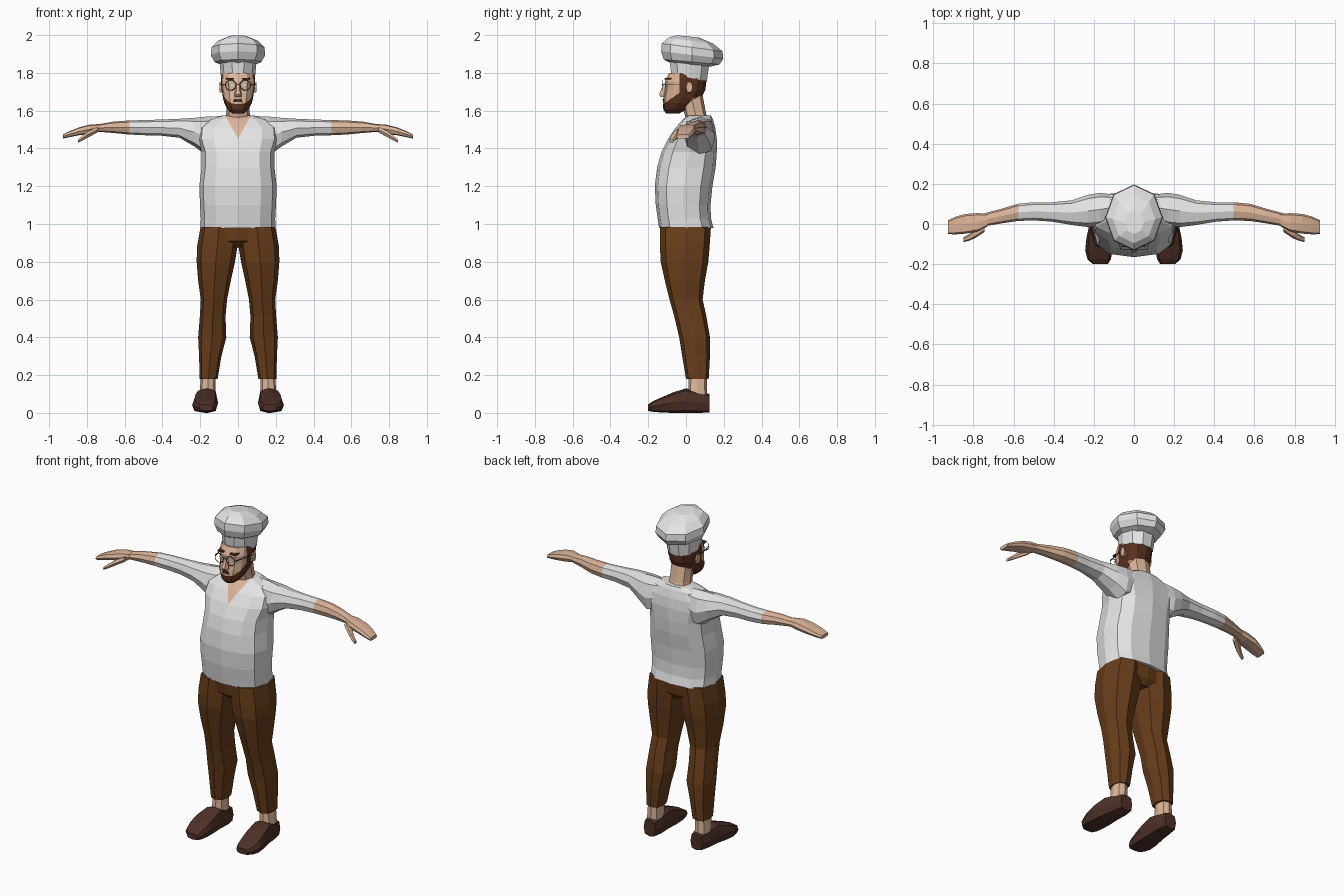
import bpy, bmesh, math
from mathutils import Vector


def mat(name, r, g, b):
    m = bpy.data.materials.new(name)
    m.diffuse_color = (r, g, b, 1)
    return m


WHITE = mat("white_cloth", 0.78, 0.78, 0.78)
SKIN = mat("skin", 0.72, 0.46, 0.32)
BROWN = mat("brown_cloth", 0.14, 0.048, 0.011)
LEATHER = mat("dark_leather", 0.075, 0.03, 0.02)
HAIR = mat("hair_brown", 0.10, 0.03, 0.013)
METAL = mat("dark_metal", 0.06, 0.06, 0.065)
EYE = mat("eye_white", 0.7, 0.7, 0.68)


def loft(name, axis, stations, mats, n=8, power=0.8, side=1, phase=0.0, cuts=(), rule=None):
    """Skin rounded rings; station = (position, a0, a1, b0, b1[, tilt])."""
    bm = bmesh.new()
    rings = []
    for st in stations:
        p, a0, a1, b0, b1 = st[:5]
        tilt = st[5] if len(st) > 5 else 0
        ring = []
        for i in range(n):
            t = 2 * math.pi * (i + phase) / n
            c, s = math.cos(t), math.sin(t)
            c = math.copysign(abs(c) ** power, c) if abs(c) > 1e-6 else 0
            s = math.copysign(abs(s) ** power, s) if abs(s) > 1e-6 else 0
            a = (a0 + a1) / 2 + c * (a1 - a0) / 2
            b = (b0 + b1) / 2 + s * (b1 - b0) / 2
            q = p + tilt * s * (b1 - b0) / 2
            co = {"x": (q, a, b), "y": (a, q, b), "z": (a, b, q)}[axis]
            ring.append(bm.verts.new((co[0] * side, co[1], co[2])))
        rings.append(ring)
    for r0, r1 in zip(rings, rings[1:]):
        for i in range(n):
            j = (i + 1) % n
            bm.faces.new((r0[i], r0[j], r1[j], r1[i]))
    bm.faces.new(rings[0])
    bm.faces.new(rings[-1])
    for co, no in cuts:
        bmesh.ops.bisect_plane(bm, geom=bm.verts[:] + bm.edges[:] + bm.faces[:],
                               plane_co=co, plane_no=no, dist=1e-5)
    bmesh.ops.recalc_face_normals(bm, faces=bm.faces[:])
    if rule:
        for f in bm.faces:
            f.material_index = rule(f.calc_center_median())
    me = bpy.data.meshes.new(name)
    bm.to_mesh(me)
    bm.free()
    for m in mats:
        me.materials.append(m)
    ob = bpy.data.objects.new(name, me)
    bpy.context.collection.objects.link(ob)
    return ob


# shirt body with open V neckline
loft("shirt", "z", [
    (0.98, -0.198, 0.198, -0.143, 0.145),
    (1.03, -0.197, 0.197, -0.150, 0.132),
    (1.10, -0.201, 0.201, -0.160, 0.130),
    (1.20, -0.205, 0.205, -0.165, 0.140),
    (1.30, -0.193, 0.193, -0.153, 0.157),
    (1.38, -0.192, 0.192, -0.130, 0.163),
    (1.45, -0.215, 0.215, -0.095, 0.163),
    (1.51, -0.210, 0.210, -0.055, 0.155),
    (1.555, -0.150, 0.150, -0.015, 0.142),
    (1.575, -0.085, 0.085, 0.010, 0.132)],
    [WHITE, SKIN], n=12, power=0.75,
    cuts=[((0, 0, 1.45), (0.12, 0, -0.065)), ((0, 0, 1.45), (0.12, 0, 0.065))],
    rule=lambda c: int(c.y < 0.05 and c.z - 1.45 > abs(c.x) * 1.846))

# neck, leaning forward
loft("neck", "z", [
    (1.53, -0.068, 0.068, 0.005, 0.125),
    (1.59, -0.062, 0.062, -0.010, 0.105),
    (1.70, -0.062, 0.062, -0.040, 0.085)], [SKIN])

# arms, hands and thumbs; one sleeve is longer
for side, cuff, tag in ((1, 0.495, "left"), (-1, 0.575, "right")):
    loft("arm_" + tag, "x", [
        (0.08, 0.030, 0.145, 1.40, 1.572),
        (0.17, -0.010, 0.155, 1.365, 1.568),
        (0.23, -0.015, 0.145, 1.410, 1.562),
        (0.31, -0.005, 0.118, 1.457, 1.557),
        (0.41, 0.012, 0.108, 1.468, 1.553),
        (0.50, 0.018, 0.108, 1.470, 1.550),
        (0.58, 0.015, 0.100, 1.474, 1.548),
        (0.66, 0.003, 0.076, 1.482, 1.542),
        (0.75, -0.012, 0.052, 1.489, 1.526)],
        [WHITE, SKIN], side=side, cuts=[((cuff * side, 0, 0), (1, 0, 0))],
        rule=lambda c, k=cuff: int(abs(c.x) > k))
    loft("hand_" + tag, "x", [
        (0.73, -0.012, 0.052, 1.489, 1.529),
        (0.78, -0.038, 0.054, 1.478, 1.527),
        (0.84, -0.048, 0.050, 1.470, 1.512),
        (0.89, -0.052, 0.036, 1.460, 1.492),
        (0.927, -0.050, 0.018, 1.452, 1.474)],
        [SKIN], power=0.6, side=side)
    loft("thumb_" + tag, "x", [
        (0.745, -0.040, 0.010, 1.482, 1.515),
        (0.79, -0.070, -0.025, 1.458, 1.495),
        (0.82, -0.083, -0.050, 1.442, 1.472),
        (0.848, -0.090, -0.066, 1.428, 1.447)],
        [SKIN], n=6, side=side)

# trousers
loft("trouser_seat", "z", [
    (0.875, -0.10, 0.10, -0.085, 0.090),
    (0.91, -0.19, 0.19, -0.125, 0.118),
    (0.99, -0.190, 0.190, -0.135, 0.128)], [BROWN], n=12, power=0.75)
for side, tag in ((1, "left"), (-1, "right")):
    loft("trouser_leg_" + tag, "z", [
        (0.18, 0.108, 0.203, 0.000, 0.120),
        (0.30, 0.088, 0.206, -0.020, 0.127),
        (0.40, 0.062, 0.211, -0.036, 0.127),
        (0.51, 0.066, 0.202, -0.062, 0.108),
        (0.60, 0.058, 0.197, -0.087, 0.088),
        (0.70, 0.038, 0.211, -0.112, 0.100),
        (0.80, 0.016, 0.219, -0.134, 0.118),
        (0.88, 0.003, 0.217, -0.138, 0.125),
        (0.985, 0.003, 0.198, -0.138, 0.132)],
        [BROWN], side=side, power=0.75)
    # bare ankle and shoe
    loft("ankle_" + tag, "z", [
        (0.08, 0.118, 0.205, 0.010, 0.112),
        (0.20, 0.120, 0.196, 0.015, 0.110)], [SKIN], side=side)
    loft("shoe_" + tag, "y", [
        (0.125, 0.118, 0.198, 0.002, 0.100),
        (0.07, 0.108, 0.212, 0.000, 0.112),
        (0.00, 0.108, 0.222, 0.000, 0.130),
        (-0.07, 0.106, 0.237, 0.000, 0.108),
        (-0.13, 0.108, 0.243, 0.002, 0.082),
        (-0.175, 0.115, 0.232, 0.006, 0.062),
        (-0.20, 0.130, 0.205, 0.010, 0.045)],
        [LEATHER], side=side, power=0.6)


# head with beard below a slanted line and hair behind
def head_colour(c):
    if c.y > 0.03:
        return int(c.z > 1.66)
    beard = c.z < 1.635 + (c.y + 0.12) * 0.7
    sideburn = abs(c.x) > 0.05 and c.y > -0.035
    return int(beard or sideburn)


loft("head", "z", [
    (1.585, -0.030, 0.030, -0.105, -0.035),
    (1.605, -0.054, 0.054, -0.120, 0.000),
    (1.64, -0.073, 0.073, -0.122, 0.040),
    (1.67, -0.080, 0.080, -0.120, 0.082),
    (1.71, -0.086, 0.086, -0.112, 0.102),
    (1.755, -0.091, 0.091, -0.112, 0.108),
    (1.80, -0.086, 0.086, -0.090, 0.105)],
    [SKIN, HAIR], n=12, power=0.85,
    cuts=[((0, -0.12, 1.635), (0, -0.7, 1)), ((0, 0.03, 0), (0, 1, 0)),
          ((0, -0.035, 0), (0, 1, 0))],
    rule=head_colour)
loft("nose", "z", [
    (1.672, -0.018, 0.018, -0.136, -0.09),
    (1.685, -0.019, 0.019, -0.146, -0.09),
    (1.745, -0.010, 0.010, -0.120, -0.09)], [SKIN], n=6)
loft("moustache", "z", [
    (1.646, -0.032, 0.032, -0.124, -0.09),
    (1.662, -0.022, 0.022, -0.126, -0.09)], [HAIR], n=6)

# ears, eyes, eyebrows and spectacles
for side, tag in ((1, "left"), (-1, "right")):
    loft("ear_" + tag, "x", [
        (0.075, -0.002, 0.026, 1.69, 1.745),
        (0.098, 0.000, 0.036, 1.695, 1.755)], [SKIN], n=6, side=side)
    loft("eye_" + tag, "y", [
        (-0.110, 0.024, 0.052, 1.726, 1.742),
        (-0.090, 0.024, 0.052, 1.726, 1.742)], [EYE], n=6, side=side)
    loft("eyebrow_" + tag, "y", [
        (-0.114, 0.016, 0.064, 1.764, 1.774),
        (-0.075, 0.016, 0.070, 1.764, 1.774)], [HAIR], n=4, phase=0.5, side=side)
    bpy.ops.mesh.primitive_torus_add(
        major_segments=10, minor_segments=4, major_radius=0.028, minor_radius=0.0022,
        location=(0.039 * side, -0.126, 1.735), rotation=(math.pi / 2, 0, 0))
    rim = bpy.context.object
    rim.name = "spectacle_rim_" + tag
    rim.data.materials.append(METAL)
    loft("spectacle_temple_" + tag, "y", [
        (-0.126, 0.064, 0.069, 1.737, 1.742),
        (0.010, 0.094, 0.099, 1.737, 1.742)], [METAL], n=4, phase=0.5, side=side)
loft("spectacle_bridge", "x", [
    (-0.012, -0.129, -0.124, 1.737, 1.742),
    (0.012, -0.129, -0.124, 1.737, 1.742)], [METAL], n=4, phase=0.5)

# tall hat: band and tilted puffed crown
loft("hat_band", "z", [
    (1.775, -0.090, 0.090, -0.083, 0.115, -0.2),
    (1.86, -0.098, 0.098, -0.092, 0.128, -0.12)], [WHITE], n=10, power=0.95)
loft("hat_crown", "z", [
    (1.842, -0.090, 0.090, -0.080, 0.130, -0.08),
    (1.858, -0.125, 0.125, -0.118, 0.178, -0.09),
    (1.895, -0.144, 0.144, -0.132, 0.197, -0.12),
    (1.935, -0.140, 0.140, -0.128, 0.193, -0.13),
    (1.970, -0.105, 0.105, -0.095, 0.145, -0.13),
    (1.993, -0.050, 0.050, -0.050, 0.070, -0.10)],
    [WHITE], n=8, power=1.0)
